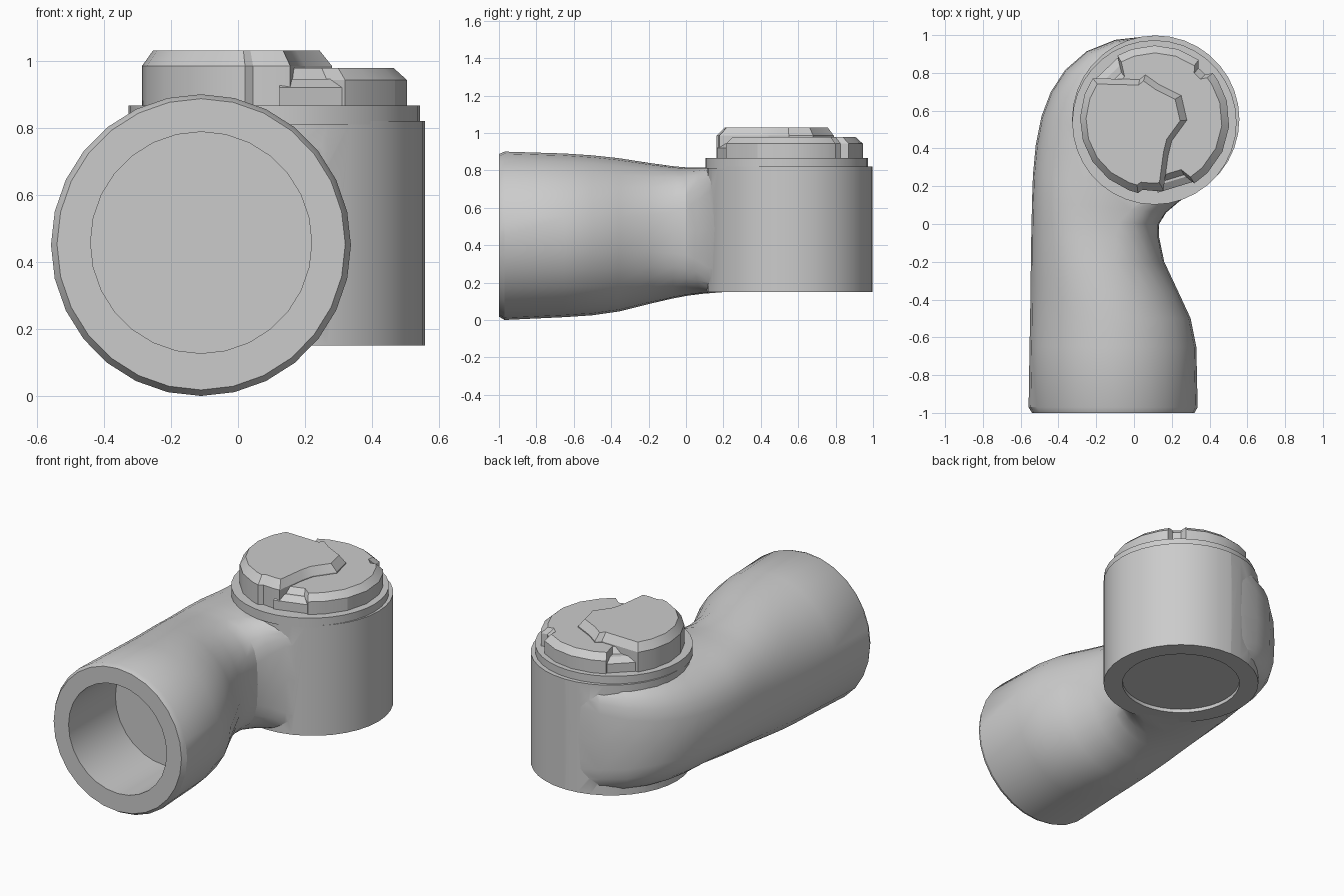
import bpy, bmesh, math
from math import sin, cos, pi, radians

if "Cube" in bpy.data.objects:
    bpy.data.objects.remove(bpy.data.objects["Cube"])

CX, CY = 0.115, 0.555   # axis of the upright cylinder


def smooth(ob, angle=30):
    bpy.ops.object.select_all(action='DESELECT')
    ob.select_set(True)
    bpy.context.view_layer.objects.active = ob
    bpy.ops.object.shade_smooth_by_angle(angle=radians(angle))


def loft(name, rings, angle=30):
    """Closed solid through equal-length rings of points, capped at both ends."""
    bm = bmesh.new()
    vs = [[bm.verts.new(p) for p in r] for r in rings]
    n = len(vs[0])
    for a, b in zip(vs, vs[1:]):
        for i in range(n):
            j = (i + 1) % n
            bm.faces.new((a[i], a[j], b[j], b[i]))
    bm.faces.new(vs[0])
    bm.faces.new(vs[-1])
    bmesh.ops.recalc_face_normals(bm, faces=bm.faces)
    me = bpy.data.meshes.new(name)
    bm.to_mesh(me)
    bm.free()
    ob = bpy.data.objects.new(name, me)
    bpy.context.collection.objects.link(ob)
    smooth(ob, angle)
    return ob


def section(l, r, z0, z1, pl=2.0, pr=2.0, n=28):
    """Upright superellipse between plan points l and r, own squareness per side."""
    pts = []
    for i in range(n):
        t = 2 * pi * i / n
        p = pr if cos(t) > 0 else pl
        u = math.copysign(abs(cos(t)) ** (2 / p), cos(t)) / 2 + 0.5
        w = math.copysign(abs(sin(t)) ** (2 / p), sin(t)) / 2 + 0.5
        pts.append((l[0] + (r[0] - l[0]) * u, l[1] + (r[1] - l[1]) * u, z0 + (z1 - z0) * w))
    return pts


def disc(r, z, n=36, x=CX, y=CY):
    return [(x + r * cos(2 * pi * i / n), y + r * sin(2 * pi * i / n), z) for i in range(n)]


def prism(name, outline, z0, z1, bevel, centre, shrink):
    """Extruded outline whose top edge is chamfered towards a centre."""
    def ring(s, z):
        return [(centre[0] + (x - centre[0]) * s, centre[1] + (y - centre[1]) * s, z) for x, y in outline]
    return loft(name, [ring(1, z0), ring(1, z1 - bevel), ring(shrink, z1)], 20)


def polar(r, a):
    return (CX - 0.005 + r * cos(radians(a)), CY - 0.005 + r * sin(radians(a)))


# Elbow pipe: bore, rim, straight run, then a fan of sections around the cylinder
sections = [
    ((-0.44, -0.55), (0.22, -0.55), 0.127, 0.788),
    ((-0.44, -1.0), (0.22, -1.0), 0.127, 0.788),
    ((-0.54, -1.0), (0.32, -1.0), 0.018, 0.887),
    ((-0.558, -0.97), (0.337, -0.97), 0.0, 0.90),
    ((-0.553, -0.65), (0.33, -0.65), 0.015, 0.89),
    ((-0.55, -0.5), (0.30, -0.5), 0.025, 0.88),
    ((-0.548, -0.36), (0.235, -0.36), 0.045, 0.865),
    ((-0.546, -0.2), (0.16, -0.2), 0.085, 0.84, 2.1, 2.2),
    ((-0.544, -0.07), (0.133, -0.07), 0.115, 0.822, 2.2, 2.6),
    ((-0.542, 0.02), (0.133, 0.0), 0.13, 0.815, 2.3, 3),
    ((-0.54, 0.12), (0.17, 0.06), 0.14, 0.815, 2.4, 4),
    ((-0.535, 0.26), (0.24, 0.12), 0.148, 0.816, 2.5, 6),
    ((-0.52, 0.42), (0.36, 0.19), 0.152, 0.817, 2.6, 8),
    ((-0.49, 0.57), (0.34, 0.38), 0.152, 0.817, 2.8, 4),
    ((-0.44, 0.70), (0.3, 0.46), 0.152, 0.817, 3.0, 4),
    ((-0.365, 0.815), (0.26, 0.5), 0.152, 0.817, 3.3, 4),
    ((-0.25, 0.915), (0.22, 0.54), 0.152, 0.817, 3.8, 4),
    ((-0.1, 0.975), (0.18, 0.56), 0.152, 0.817, 4.5, 4),
    ((0.1, 0.997), (0.13, 0.58), 0.152, 0.817, 6, 4),
]
body = loft("elbow_body", [section(*s) for s in sections])

# Upright cylinder joined to the pipe, and shallow recess cut from below
upright = loft("upright_cylinder", [disc(0.443, 0.15), disc(0.443, 0.82)])
recess = loft("recess_cutter", [disc(0.335, 0.05), disc(0.335, 0.172)])
for tool, op in ((upright, 'UNION'), (recess, 'DIFFERENCE')):
    m = body.modifiers.new(op.title(), 'BOOLEAN')
    m.operation, m.object, m.solver = op, tool, 'EXACT'
    bpy.context.view_layer.objects.active = body
    bpy.ops.object.modifier_apply(modifier=m.name)
    bpy.data.objects.remove(tool)
smooth(body)

# Collar under the cap
loft("collar", [disc(0.435, z, x=0.108, y=0.538) for z in (0.81, 0.866)])

# Lower cap plate with notches in its rim
rim = [(0.395, a) for a in (-58, -45, -25, -5, 15, 32)]
rim += [(0.395, 39), (0.36, 42), (0.36, 50), (0.395, 54)]
rim += [(0.395, a) for a in (72, 90, 108, 120)]
rim += [(0.31, 125), (0.31, 143)]
rim += [(0.385, a) for a in (147, 164, 182, 200, 218, 236, 250)]
rim += [(0.36, 258), (0.33, 276), (0.33, 298)]
prism("cap_plate", [polar(r, a) for r, a in rim], 0.855, 0.978, 0.035, (CX, CY), 0.9)

# Low blocks filling the two opposite notches
for name, a0, a1 in (("front_notch_block", 272, 302), ("back_notch_block", 120, 147)):
    pts = [polar(0.385, a0), polar(0.385, a1), polar(0.25, a1), polar(0.25, a0)]
    prism(name, pts, 0.855, 0.945, 0.025, (CX, CY), 0.9)

# Raised lobe with a stepped, winding edge
lobe = [polar(0.396, a) for a in (146, 160, 178, 196, 214, 232, 250, 257)]
lobe += [polar(0.375, a) for a in (260, 270, 277)]
lobe += [(0.18, 0.36), (0.20, 0.44), (0.28, 0.55), (0.25, 0.68), (0.13, 0.74), (0.06, 0.79), (0.03, 0.765)]
prism("cap_lobe", lobe, 0.855, 1.03, 0.045, (-0.02, 0.52), 0.88)
